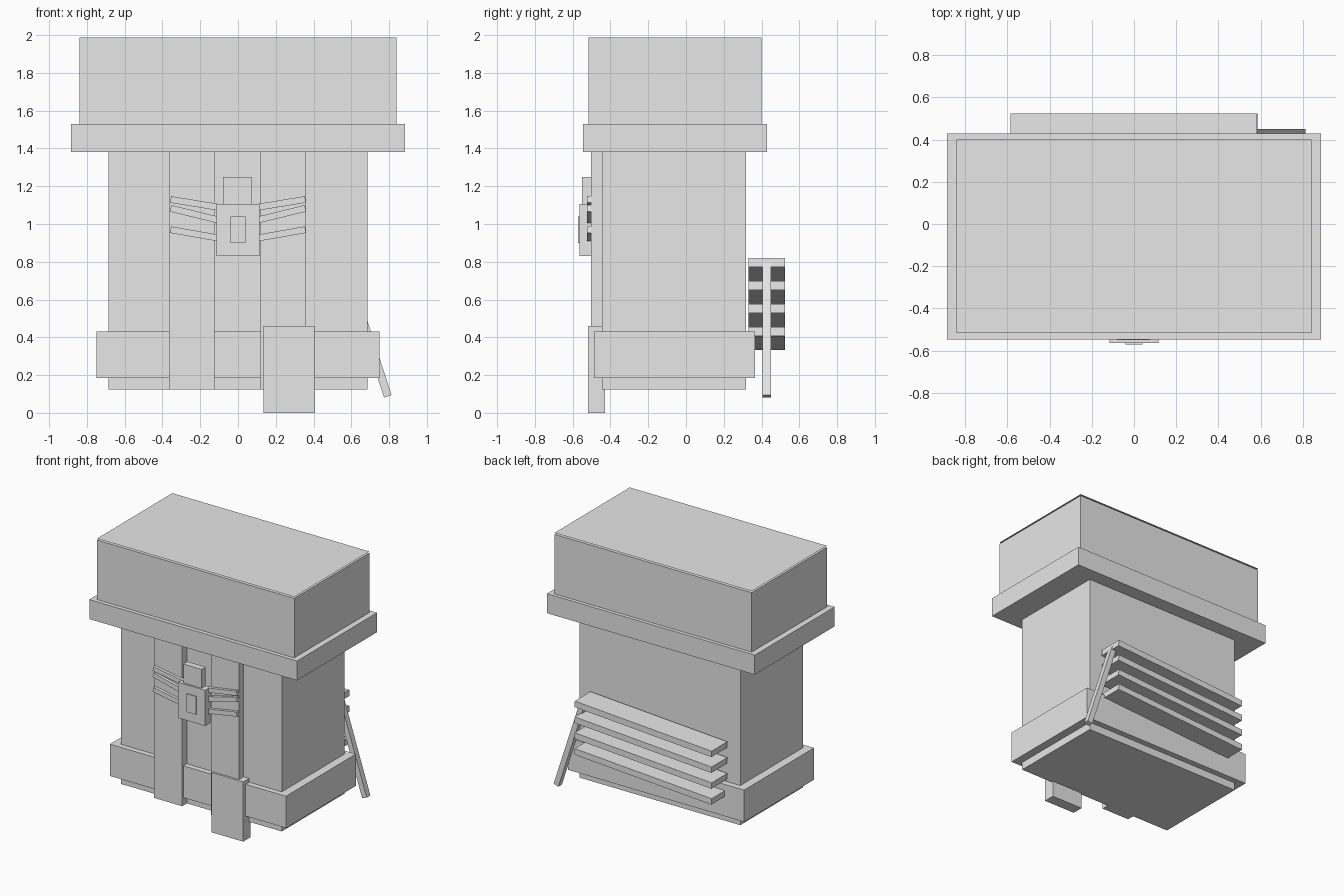
import bpy, math
from mathutils import Vector

if "Cube" in bpy.data.objects:
    bpy.data.objects.remove(bpy.data.objects["Cube"])

stone = bpy.data.materials.new("plain grey")
stone.diffuse_color = (0.8, 0.8, 0.8, 1)
stone.use_nodes = True
stone.node_tree.nodes["Principled BSDF"].inputs["Base Color"].default_value = stone.diffuse_color


def finish(name, verts, faces):
    mesh = bpy.data.meshes.new(name)
    mesh.from_pydata(verts, [], faces)
    mesh.materials.append(stone)
    obj = bpy.data.objects.new(name, mesh)
    bpy.context.collection.objects.link(obj)
    return obj


def box(name, x, y, z):
    """Box given by its (min, max) range on each axis."""
    verts = [(a, b, c) for a in x for b in y for c in z]
    faces = [(0, 1, 3, 2), (4, 6, 7, 5), (0, 4, 5, 1),
             (2, 3, 7, 6), (0, 2, 6, 4), (1, 5, 7, 3)]
    return finish(name, verts, faces)


def bar(name, start, end, thick, y):
    """Straight bar between two (x, z) points, spanning a y range."""
    a, b = Vector(start), Vector(end)
    half = (b - a).length / 2
    obj = box(name, (-half, half), y, (-thick / 2, thick / 2))
    mid = (a + b) / 2
    obj.location = (mid.x, 0, mid.y)
    obj.rotation_euler.y = -math.atan2(b.y - a.y, b.x - a.x)
    return obj


# Main block, plinth band, cornice and upper block
box("body", (-0.685, 0.685), (-0.445, 0.318), (0.125, 1.38))
box("plinth_band", (-0.75, 0.75), (-0.487, 0.364), (0.185, 0.43))
box("cornice", (-0.885, 0.885), (-0.546, 0.428), (1.38, 1.53))
box("upper_block", (-0.84, 0.84), (-0.515, 0.40), (1.53, 1.988))

# Thin roof sheet just above the upper block
finish("roof_sheet", [(-0.84, -0.515, 2), (0.84, -0.515, 2),
                      (0.84, 0.40, 2), (-0.84, 0.40, 2)], [(0, 1, 2, 3)])

# Front pilasters and leaning front panel
for side, x in (("left", (-0.365, -0.125)), ("right", (0.12, 0.36))):
    box(f"pilaster_{side}", x, (-0.502, -0.44), (0.125, 1.38))
box("front_panel", (0.136, 0.407), (-0.518, -0.43), (0.0, 0.46))

# Carved emblem: head, torso, chest plate and three feathers per wing
box("emblem_head", (-0.08, 0.075), (-0.55, -0.5), (1.105, 1.25))
box("emblem_torso", (-0.115, 0.115), (-0.563, -0.5), (0.83, 1.105))
box("chest_plate", (-0.04, 0.04), (-0.571, -0.563), (0.90, 1.04))
for s, side in ((-1, "left"), (1, "right")):
    for i, (inner, outer) in enumerate(((1.088, 1.13), (1.02, 1.083), (0.925, 0.97))):
        bar(f"feather_{side}_{i + 1}", (s * 0.10, inner), (s * 0.357, outer),
            0.035, (-0.525, -0.495))

# Four tilted slats on the back
for i in range(4):
    z = 0.797 - 0.122 * i
    bar(f"back_slat_{i + 1}", (-0.583, z - 0.074), (0.583, z), 0.047, (0.332, 0.523))

# Leaning prop beside the slats
bar("prop", (0.565, 0.79), (0.793, 0.088), 0.042, (0.406, 0.45))
